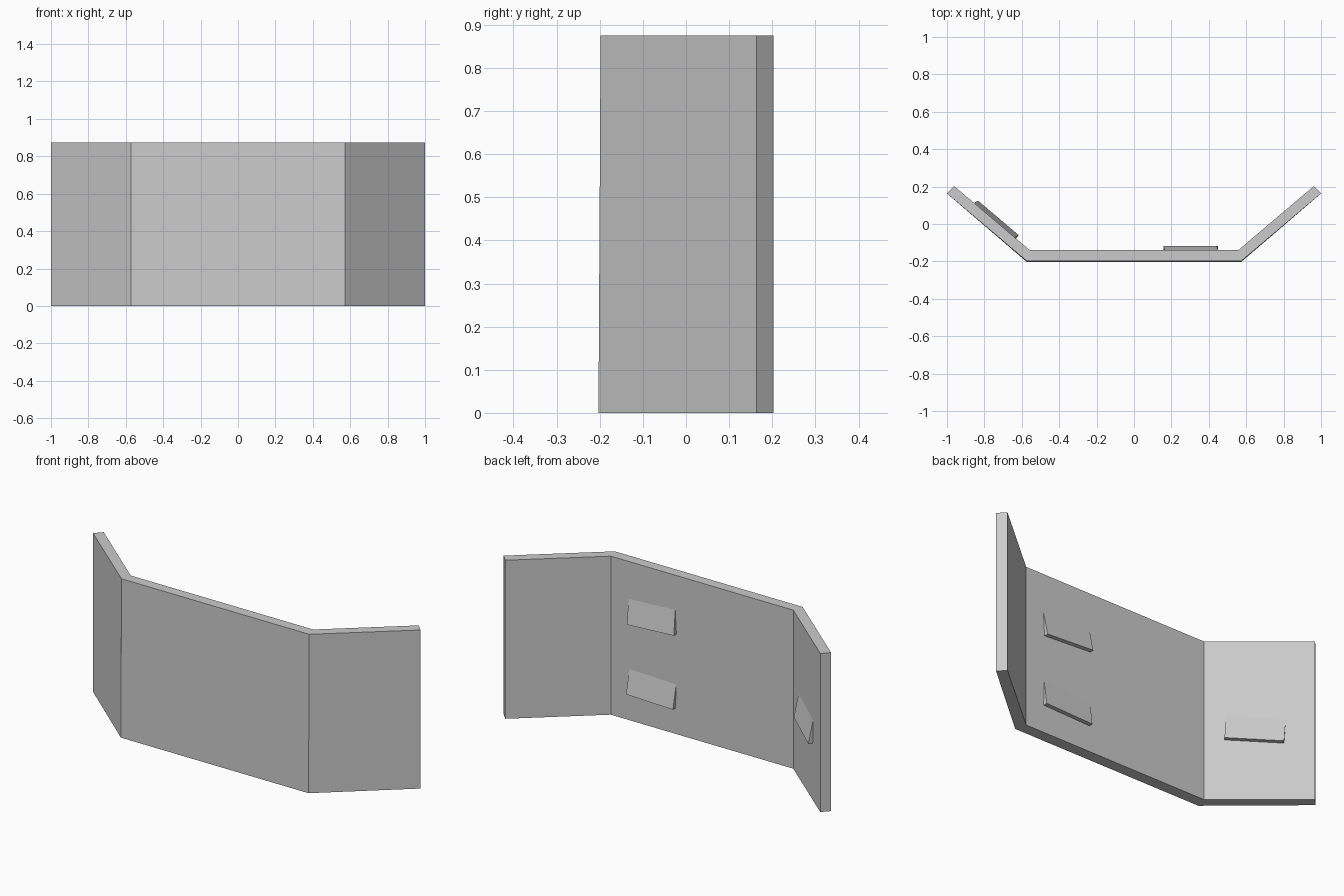
import bpy
import bmesh
from math import atan2
from mathutils import Matrix, Vector

cube = bpy.data.objects.get("Cube")
if cube:
    bpy.data.objects.remove(cube, do_unlink=True)

HEIGHT = 0.875

grey = bpy.data.materials.new("plain grey")
grey.use_nodes = True
colour = (0.6, 0.6, 0.6, 1)
grey.diffuse_color = colour
grey.node_tree.nodes["Principled BSDF"].inputs["Base Color"].default_value = colour


def prism(name, bottom, top):
    """Solid between two matching outlines."""
    bm = bmesh.new()
    low = [bm.verts.new(p) for p in bottom]
    high = [bm.verts.new(p) for p in top]
    bm.faces.new(low)
    bm.faces.new(high)
    for i in range(len(low)):
        j = (i + 1) % len(low)
        bm.faces.new((low[i], low[j], high[j], high[i]))
    bmesh.ops.recalc_face_normals(bm, faces=bm.faces)
    mesh = bpy.data.meshes.new(name)
    bm.to_mesh(mesh)
    bm.free()
    mesh.materials.append(grey)
    obj = bpy.data.objects.new(name, mesh)
    bpy.context.collection.objects.link(obj)
    return obj


# Folded wall: half outline mirrored, the front leaning out slightly at the foot
inner_fold, inner_end = Vector((-0.557, -0.14)), Vector((-0.962, 0.203))


def outline(z, front):
    half = [(-0.573, front), (-1, 0.163), tuple(inner_end), tuple(inner_fold)]
    loop = half + [(-x, y) for x, y in reversed(half)]
    return [(x, y, z) for x, y in loop]


prism("folded_wall", outline(0, -0.203), outline(HEIGHT, -0.198))


# Wedge holds: flush with the wall at the top, standing out at the lower edge
def hold(name, centre, along, z, tilt):
    w, h, d, sunk = 0.143, 0.066, 0.023, -0.01
    profile = [(sunk, -h), (d, -h), (0, h), (sunk, h)]
    sides = [[(x, y, zz) for y, zz in profile] for x in (-w, w)]
    obj = prism(name, *sides)
    obj.matrix_world = (Matrix.Translation((centre.x, centre.y, z))
                        @ Matrix.Rotation(atan2(along.y, along.x), 4, "Z")
                        @ Matrix.Rotation(tilt, 4, "Y"))


straight = Vector((1, 0))
hold("upper_hold", Vector((0.303, -0.14)), straight, 0.61, 0.055)
hold("lower_hold", Vector((0.303, -0.14)), straight, 0.212, -0.03)
hold("side_hold", inner_fold.lerp(inner_end, 0.46), inner_fold - inner_end, 0.387, -0.065)
